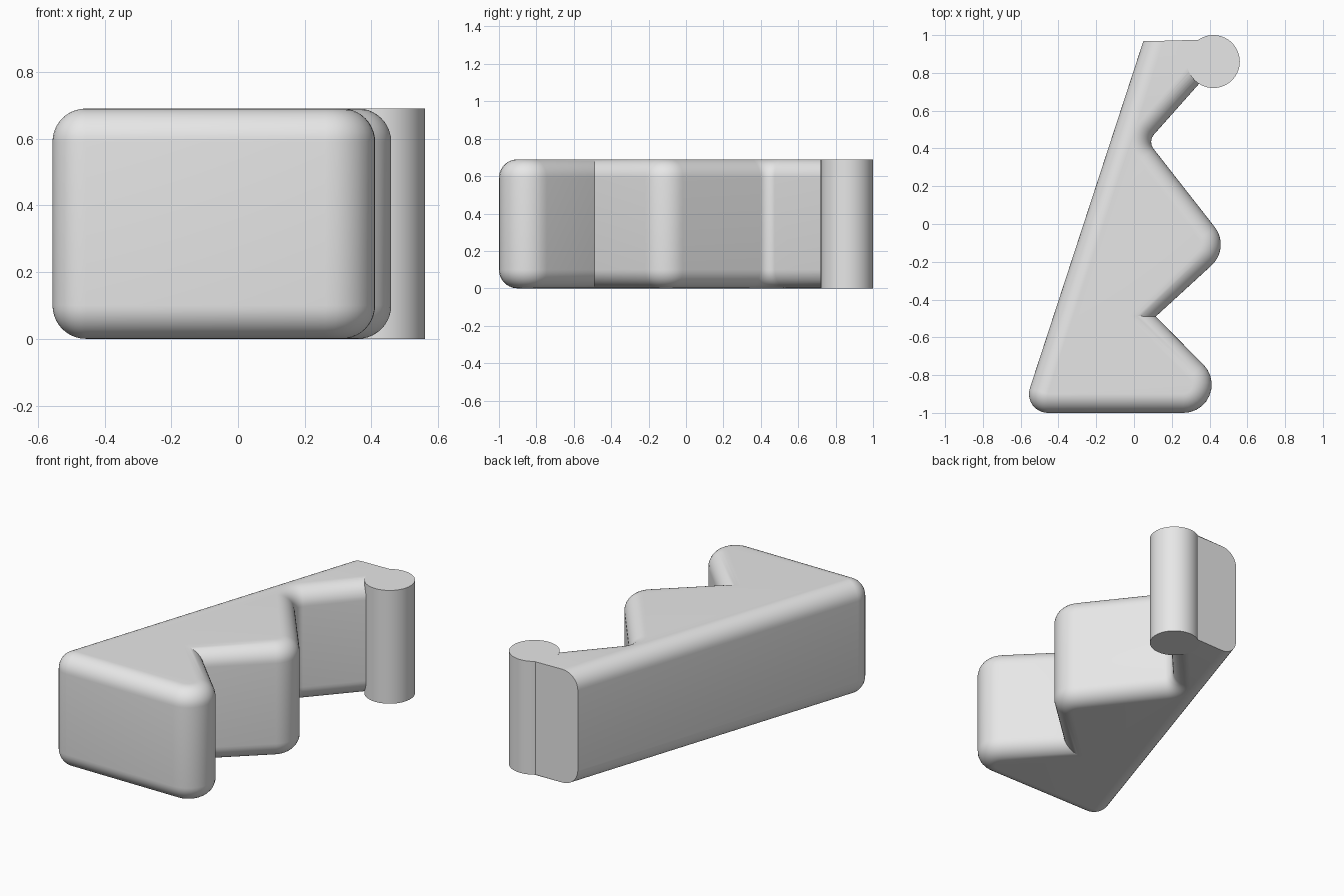
import bpy, bmesh, math
from mathutils import Vector

if "Cube" in bpy.data.objects:
    bpy.data.objects.remove(bpy.data.objects["Cube"])

HEIGHT, FILLET, STEPS = 0.69, 0.10, 10

# Plan corners, counter-clockwise: (x, y, corner radius, inset of the edge leaving the corner)
CORNERS = [
    (-0.594, -1.0, 0.10, 1),      # front left
    (0.622, -1.0, 0.15, 1),       # front lobe
    (0.115, -0.49, 0.0, 1),       # sharp notch
    (0.513, -0.1255, 0.15, 1),    # middle lobe
    (0.073, 0.437, 0.06, 1),      # soft notch
    (0.42, 0.827, 0.0, 0),        # end inside the post
    (0.42, 0.97, 0.0, 0),         # square back end
    (0.05, 0.97, 0.0, 1),
]


def outline(d):
    """Plan outline moved inward by d, with every corner rounded."""
    n = len(CORNERS)
    pts = [Vector(c[:2]) for c in CORNERS]
    dirs = [(pts[(i + 1) % n] - pts[i]).normalized() for i in range(n)]
    norms = [Vector((-u.y, u.x)) for u in dirs]
    result = []
    for i in range(n):
        u, v, a, b = dirs[i - 1], dirs[i], norms[i - 1], norms[i]
        p = pts[i] + a * d * CORNERS[i - 1][3]
        q = pts[i] + b * d * CORNERS[i][3]
        turn = u.x * v.y - u.y * v.x
        w = q - p
        corner = p + u * ((w.x * v.y - w.y * v.x) / turn)
        r = CORNERS[i][2]
        if r == 0:
            result.append(corner)
            continue
        sign = 1 if turn > 0 else -1
        r = max(r - sign * d, 0)
        angle = u.angle(v)
        centre = corner - u * r * math.tan(angle / 2) + a * r * sign
        start = math.atan2(-a.y * sign, -a.x * sign)
        for k in range(STEPS + 1):
            t = start + sign * angle * k / STEPS
            result.append(centre + Vector((math.cos(t), math.sin(t))) * r)
    return result


def make_object(name, bm):
    mesh = bpy.data.meshes.new(name)
    bm.to_mesh(mesh)
    bm.free()
    obj = bpy.data.objects.new(name, mesh)
    bpy.context.collection.objects.link(obj)
    mesh.materials.append(grey)
    return obj


grey = bpy.data.materials.new("light grey")
grey.diffuse_color = (0.8, 0.8, 0.8, 1)
grey.use_nodes = True
grey.node_tree.nodes["Principled BSDF"].inputs["Base Color"].default_value = grey.diffuse_color

# Zigzag body: stacked outlines with rounded top and bottom rims
layers = []
for k in range(STEPS + 1):
    t = math.pi / 2 * k / STEPS
    layers.append((FILLET * (1 - math.sin(t)), FILLET * (1 - math.cos(t))))
layers += [(d, HEIGHT - z) for d, z in reversed(layers)]
bm = bmesh.new()
rings = [[bm.verts.new((p.x, p.y, z)) for p in outline(d)] for d, z in layers]
for low, high in zip(rings, rings[1:]):
    for i in range(len(low)):
        bm.faces.new((low[i - 1], low[i], high[i], high[i - 1]))
bm.faces.new(rings[0][::-1])
bm.faces.new(rings[-1])
bmesh.ops.remove_doubles(bm, verts=bm.verts, dist=1e-5)
bmesh.ops.recalc_face_normals(bm, faces=bm.faces)
body = make_object("zigzag_body", bm)

# Round post at the back corner
bm = bmesh.new()
bmesh.ops.create_cone(bm, cap_ends=True, segments=64, radius1=0.14, radius2=0.14, depth=HEIGHT)
bmesh.ops.translate(bm, verts=bm.verts, vec=(0.42, 0.86, HEIGHT / 2))
post = make_object("round_post", bm)

# Merge the post into the body
union = body.modifiers.new("join post", 'BOOLEAN')
union.operation = 'UNION'
union.solver = 'EXACT'
union.object = post
bpy.context.view_layer.objects.active = body
body.select_set(True)
bpy.ops.object.modifier_apply(modifier=union.name)
bpy.data.objects.remove(post)
bpy.ops.object.shade_smooth_by_angle(angle=math.radians(30))
